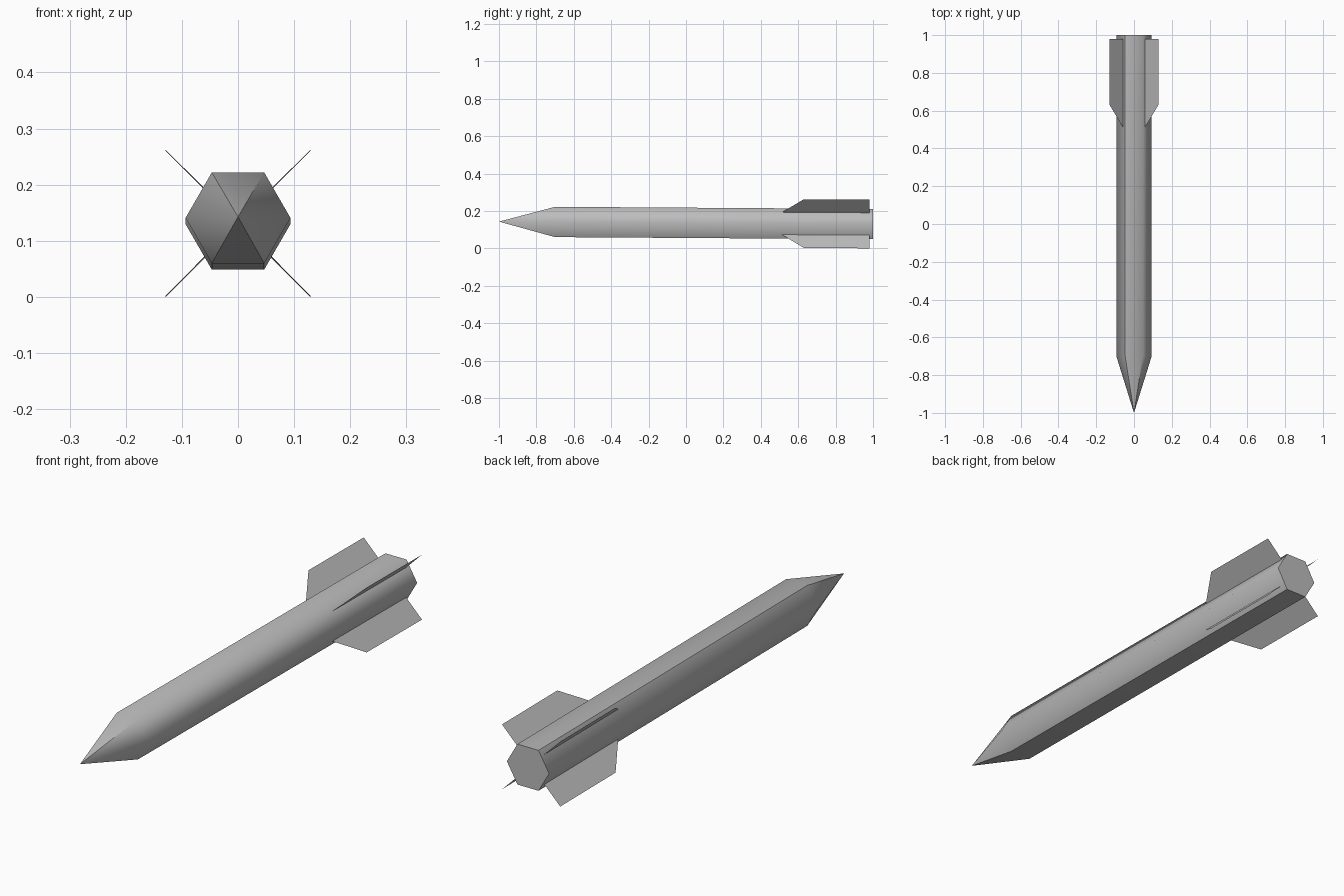
import bpy, bmesh, math

cube = bpy.data.objects.get("Cube")
if cube:
    bpy.data.objects.remove(cube)

# One plain grey for the whole model
grey = bpy.data.materials.new("plain_grey")
grey.use_nodes = True
grey.diffuse_color = (0.5, 0.5, 0.5, 1)
bsdf = grey.node_tree.nodes["Principled BSDF"]
bsdf.inputs["Base Color"].default_value = grey.diffuse_color
bsdf.inputs["Roughness"].default_value = 0.8

RADIUS = 0.0935
SIDES = 6
SHOULDER, TAIL = -0.70, 1.0


def on_axis(x, y, z):
    """Place a point relative to the slightly drooping centre line."""
    return (x, y, z + 0.1363 - 0.0065 * y)


def add_object(name, bm):
    mesh = bpy.data.meshes.new(name)
    bm.to_mesh(mesh)
    bm.free()
    mesh.materials.append(grey)
    obj = bpy.data.objects.new(name, mesh)
    bpy.context.collection.objects.link(obj)
    return obj


# Hexagonal body with pointed nose and flat tail
bm = bmesh.new()
rings = []
for y in (SHOULDER, TAIL):
    rings.append([bm.verts.new(on_axis(RADIUS * math.cos(i * math.tau / SIDES), y,
                                       RADIUS * math.sin(i * math.tau / SIDES)))
                  for i in range(SIDES)])
front, back = rings
tip = bm.verts.new(on_axis(0, -1, 0))
for i in range(SIDES):
    j = (i + 1) % SIDES
    bm.faces.new((tip, front[i], front[j]))
    bm.faces.new((front[i], back[i], back[j], front[j]))
bm.faces.new(back)
bmesh.ops.recalc_face_normals(bm, faces=bm.faces)
for face in bm.faces:
    face.smooth = True

# Crisp tail rim and long edges, rounded shading along the two flanks
for i in range(SIDES):
    crisp = [(back[i], back[(i + 1) % SIDES])]
    if i not in (0, 3):
        crisp.append((tip, front[i]))
        if i != 1:
            crisp.append((front[i], back[i]))
    for a, b in crisp:
        bm.edges.get((a, b)).smooth = False
add_object("body", bm)

# Four thin diagonal tail fins: (distance out along each axis, y)
FIN = [(0.05, 0.50), (0.06, 0.515), (0.129, 0.63), (0.129, 0.98), (0.05, 0.98)]
for side, sx in (("left", 1), ("right", -1)):
    for level, sz in (("upper", 1), ("lower", -1)):
        bm = bmesh.new()
        bm.faces.new([bm.verts.new(on_axis(sx * r, y, sz * (r + 0.001)))
                      for r, y in FIN])
        add_object(f"{level}_{side}_fin", bm)
